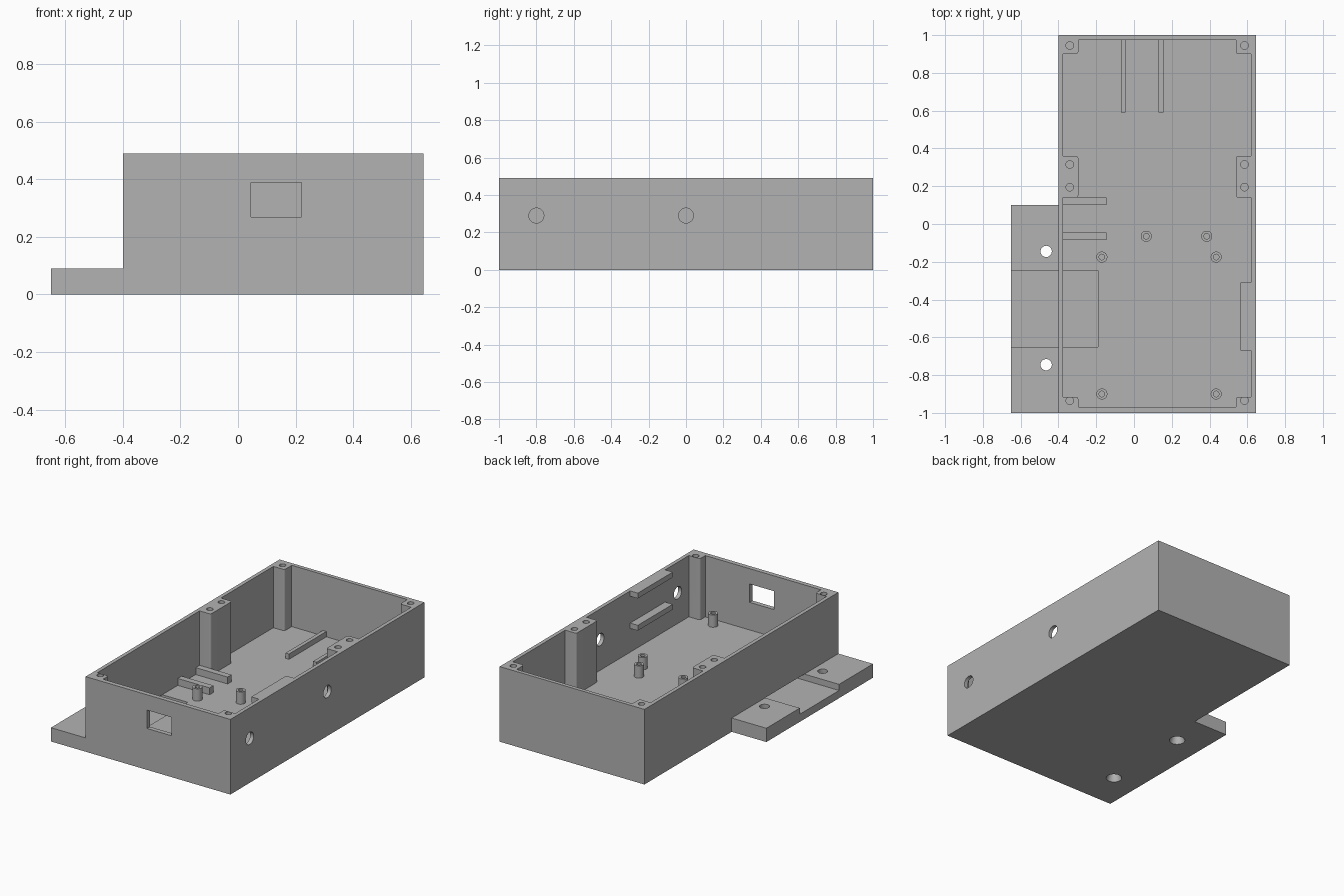
import bpy, bmesh, math
from mathutils import Matrix

if "Cube" in bpy.data.objects:
    bpy.data.objects.remove(bpy.data.objects["Cube"])

grey = bpy.data.materials.new("plain grey")
grey.use_nodes = True
grey.diffuse_color = (0.45, 0.45, 0.45, 1)
grey.node_tree.nodes["Principled BSDF"].inputs["Base Color"].default_value = grey.diffuse_color


def finish(name, bm):
    bmesh.ops.recalc_face_normals(bm, faces=bm.faces)
    mesh = bpy.data.meshes.new(name)
    bm.to_mesh(mesh)
    bm.free()
    mesh.materials.append(grey)
    obj = bpy.data.objects.new(name, mesh)
    bpy.context.collection.objects.link(obj)
    return obj


def box(name, x, y, z):
    """Block between (low, high) limits on each axis."""
    bm = bmesh.new()
    bmesh.ops.create_cube(bm, size=1)
    for v in bm.verts:
        v.co = [lim[0] if c < 0 else lim[1] for c, lim in zip(v.co, (x, y, z))]
    return finish(name, bm)


def cylinder(name, centre, r1, depth, r2=None, axis="Z"):
    bm = bmesh.new()
    turn = Matrix.Rotation(math.pi / 2, 4, "Y") if axis == "X" else Matrix()
    bmesh.ops.create_cone(bm, cap_ends=True, segments=32, radius1=r1,
                          radius2=r1 if r2 is None else r2, depth=depth,
                          matrix=Matrix.Translation(centre) @ turn)
    return finish(name, bm)


def combine(target, tool, operation="DIFFERENCE"):
    """Apply a boolean and discard the helper."""
    mod = target.modifiers.new("combine", "BOOLEAN")
    mod.operation, mod.solver, mod.object = operation, "EXACT", tool
    bpy.context.view_layer.objects.active = target
    bpy.ops.object.modifier_apply(modifier=mod.name)
    bpy.data.objects.remove(tool)


TOP, FLOOR, MID_X = 0.49, 0.09, 0.1225
WALL, POST = 0.4975, 0.4175      # half widths of the cavity at walls and posts


def cavity():
    """Inside of the case, stepping around the screw posts."""
    half = [(POST, -0.97), (POST, -0.915), (WALL, -0.915), (WALL, 0.14),
            (POST, 0.14), (POST, 0.36), (WALL, 0.36), (WALL, 0.9),
            (POST, 0.9), (POST, 0.975)]
    outline = half + [(-x, y) for x, y in reversed(half)]
    bm = bmesh.new()
    base = bm.faces.new([bm.verts.new((MID_X + x, y, FLOOR)) for x, y in outline])
    out = bmesh.ops.extrude_face_region(bm, geom=[base])["geom"]
    for v in out:
        if isinstance(v, bmesh.types.BMVert):
            v.co.z = TOP + 0.1
    # round the free corners of the posts
    corners = []
    for e in bm.edges:
        a, b = (v.co for v in e.verts)
        upright = abs(a.z - b.z) > 0.1
        if upright and abs(a.x - MID_X) < WALL - 0.01 and abs(a.y) < 0.95:
            corners.append(e)
    bmesh.ops.bevel(bm, geom=corners, offset=0.012, segments=4, profile=0.5,
                    affect="EDGES")
    return finish("cavity", bm)


# case with mounting flange
case = box("enclosure", (-0.4, 0.645), (-1, 1), (0, TOP))
combine(case, box("flange", (-0.65, -0.39), (-1, 0.1), (0, FLOOR)), "UNION")
combine(case, cavity())

# rail flush with the rim
combine(case, box("rim_rail", (0.565, 0.63), (-0.67, -0.31), (0.455, TOP)), "UNION")

# recess running from the flange under the wall into the floor
combine(case, box("recess", (-0.7, -0.19), (-0.65, -0.245), (0.05, FLOOR + 0.0005)))

# front window and side holes
combine(case, box("window", (0.045, 0.22), (-1.1, -0.95), (0.27, 0.39)))
for y in (-0.8, 0):
    combine(case, cylinder("side_hole", (0.63, y, 0.29), 0.04, 0.1, axis="X"))

# countersunk flange holes
for y in (-0.745, -0.145):
    combine(case, cylinder("flange_hole", (-0.465, y, 0.05), 0.03, 0.2))
    combine(case, cylinder("countersink", (-0.465, y, 0.02), 0.051, 0.06, 0.03))

# screw holes in the posts
for x in (-0.34, 0.585):
    for y in (-0.935, 0.195, 0.315, 0.945):
        combine(case, cylinder("screw_hole", (x, y, TOP), 0.02, 0.3))

# hollow standoffs on the floor
spots = [(0.065, -0.065), (0.385, -0.065)]
spots += [(x, y) for x in (-0.17, 0.435) for y in (-0.175, -0.9)]
parts = [case]
for x, y in spots:
    standoff = cylinder("standoff", (x, y, 0.125), 0.029, 0.09)
    combine(standoff, cylinder("bore", (x, y, 0.15), 0.015, 0.11))
    parts.append(standoff)

# ribs on the floor and board rail on the side wall
for x in (-0.07, 0.13):
    parts.append(box("back_rib", (x, x + 0.025), (0.59, 0.985), (0.08, 0.125)))
for y in (-0.085, 0.1):
    parts.append(box("side_rib", (-0.385, -0.145), (y, y + 0.04), (0.08, 0.135)))
parts.append(box("board_rail", (0.565, 0.63), (-0.67, -0.31), (0.245, 0.28)))

# smooth round surfaces, keep edges sharp
bpy.ops.object.select_all(action="DESELECT")
for obj in parts:
    obj.select_set(True)
bpy.context.view_layer.objects.active = case
bpy.ops.object.shade_smooth_by_angle(angle=math.radians(30))
